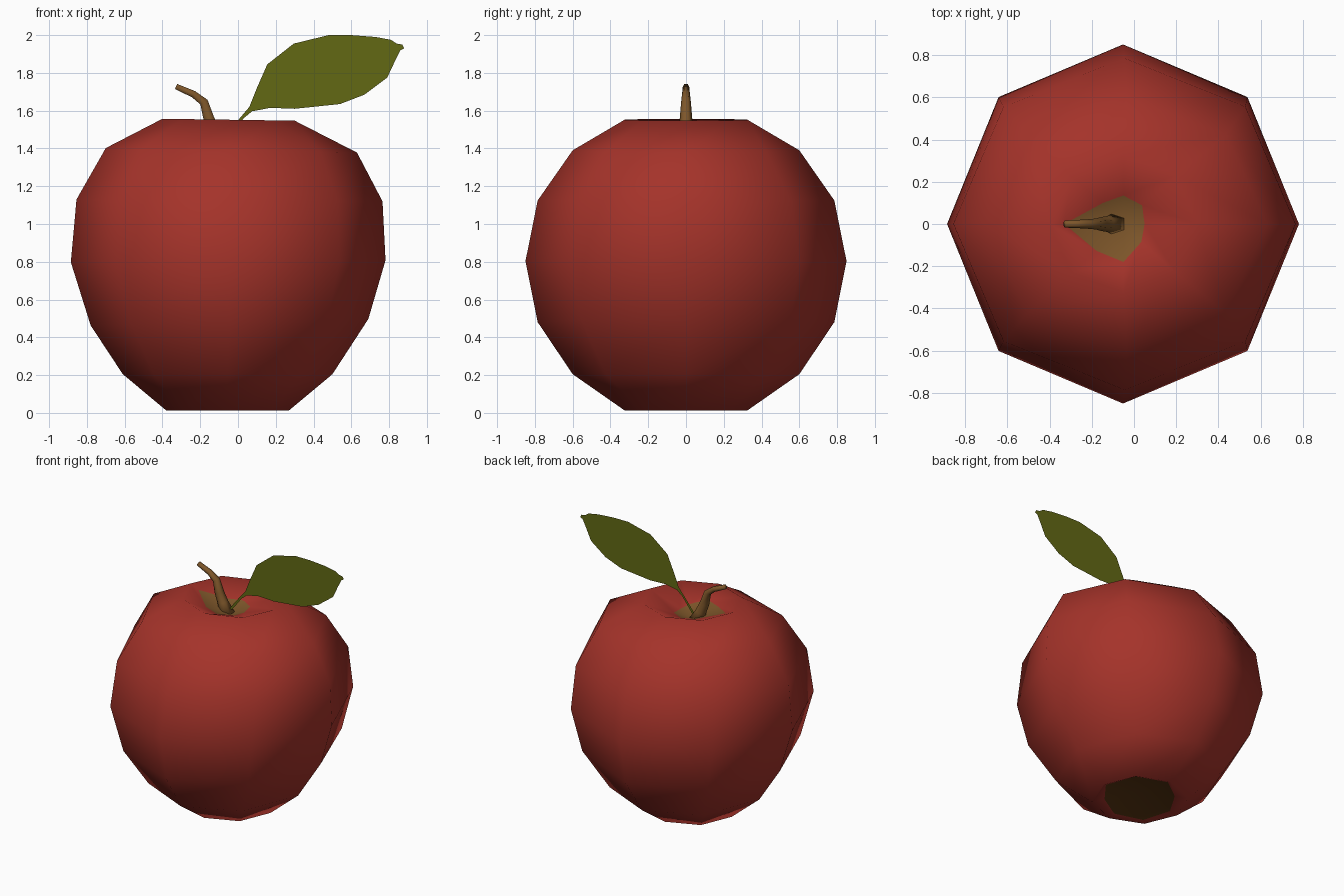
import bpy, bmesh, math
from mathutils import Vector

if "Cube" in bpy.data.objects:
    bpy.data.objects.remove(bpy.data.objects["Cube"])


def material(name, rgb):
    m = bpy.data.materials.new(name)
    m.diffuse_color = (*rgb, 1)
    m.use_nodes = True
    m.node_tree.nodes["Principled BSDF"].inputs["Base Color"].default_value = m.diffuse_color
    return m


RED = material("apple red", (0.376, 0.033, 0.023))
BROWN = material("stem brown", (0.205, 0.093, 0.023))
DARK = material("base brown", (0.102, 0.037, 0.006))
GREEN = material("leaf green", (0.122, 0.141, 0.007))


def finish(bm, name, mats, smooth=True):
    me = bpy.data.meshes.new(name)
    for f in bm.faces:
        f.smooth = smooth
    bm.to_mesh(me)
    bm.free()
    for m in mats:
        me.materials.append(m)
    ob = bpy.data.objects.new(name, me)
    bpy.context.collection.objects.link(ob)
    return ob


def bridge(bm, a, b, mat=0):
    n = len(a)
    for i in range(n):
        j = (i + 1) % n
        bm.faces.new((a[i], a[j], b[j], b[i])).material_index = mat


def fan(bm, ring, tip, mat=0):
    for i in range(len(ring)):
        bm.faces.new((ring[i], ring[(i + 1) % len(ring)], tip)).material_index = mat


# Apple: eight-sided rings (centre x, radius x, radius y, z, tilt)
CX, N = -0.05, 8
ANG = [2 * math.pi * i / N for i in range(N)]
body = [
    (-0.055, 0.325, 0.325, 0.013, 0.0),
    (-0.055, 0.555, 0.60, 0.205, 0.0),
    (-0.045, 0.735, 0.785, 0.48, 0.017),
    (-0.052, 0.833, 0.85, 0.803, 0.005),
    (-0.045, 0.81, 0.785, 1.125, -0.005),
    (-0.035, 0.665, 0.60, 1.39, -0.012),
    (-0.05, 0.35, 0.325, 1.552, -0.005),
]
bm = bmesh.new()
rings = [[bm.verts.new((cx + rx * math.cos(a), ry * math.sin(a), z + t * math.cos(a)))
          for a in ANG] for cx, rx, ry, z, t in body]
for lo, hi in zip(rings, rings[1:]):
    bridge(bm, lo, hi)


# Hollows at both ends, each with an irregular brown patch
def hollow(rim, radii, z_mid, z_rim, mat):
    patch = [bm.verts.new((CX + r * math.cos(a), r * math.sin(a),
                           z_mid + (z_rim - z_mid) * r / 0.335))
             for r, a in zip(radii, ANG)]
    bridge(bm, rim, patch)
    fan(bm, patch, bm.verts.new((CX, 0, z_mid)), mat)


hollow(rings[-1], (0.10, 0.125, 0.135, 0.14, 0.28, 0.18, 0.18, 0.12), 1.42, 1.552, 1)
hollow(rings[0], (0.30, 0.315, 0.30, 0.24, 0.27, 0.29, 0.27, 0.24), 0.07, 0.013, 2)
bmesh.ops.recalc_face_normals(bm, faces=bm.faces)
finish(bm, "apple_body", [RED, BROWN, DARK])

# Stem: bent tapering tube (x, z, radius)
path = [(-0.09, 1.41, 0.055), (-0.125, 1.49, 0.038), (-0.155, 1.56, 0.033),
        (-0.18, 1.645, 0.026), (-0.235, 1.687, 0.021), (-0.328, 1.728, 0.017)]
bm = bmesh.new()
tube = []
for i, (x, z, r) in enumerate(path):
    p, q = path[max(i - 1, 0)], path[min(i + 1, len(path) - 1)]
    d = Vector((q[0] - p[0], 0, q[1] - p[1])).normalized()
    side, up = Vector((0, 1, 0)), d.cross(Vector((0, 1, 0)))
    tube.append([bm.verts.new(Vector((x, 0, z)) + r * (math.cos(k * math.pi / 3) * side
                 + math.sin(k * math.pi / 3) * up)) for k in range(6)])
for a, b in zip(tube, tube[1:]):
    bridge(bm, a, b)
bm.faces.new(tube[0])
bm.faces.new(tube[-1])
bmesh.ops.recalc_face_normals(bm, faces=bm.faces)
stem = finish(bm, "stem", [BROWN])

# Leaf: flat upright blade, upper and lower outline points (x, z)
upper = [(-0.07, 1.46), (0.005, 1.555), (0.06, 1.62), (0.10, 1.72), (0.155, 1.845),
         (0.295, 1.955), (0.48, 2.0), (0.60, 2.0), (0.73, 1.99), (0.81, 1.975),
         (0.84, 1.955), (0.87, 1.95)]
lower = [(-0.05, 1.455), (0.03, 1.56), (0.075, 1.597), (0.12, 1.605), (0.17, 1.615),
         (0.30, 1.61), (0.54, 1.635), (0.67, 1.685), (0.79, 1.775), (0.83, 1.86),
         (0.86, 1.92), (0.88, 1.93)]
bm = bmesh.new()
u = [bm.verts.new((x, 0, z)) for x, z in upper]
l = [bm.verts.new((x, 0, z)) for x, z in lower]
for i in range(len(u) - 1):
    bm.faces.new((l[i], l[i + 1], u[i + 1], u[i]))
finish(bm, "leaf", [GREEN], smooth=False)
